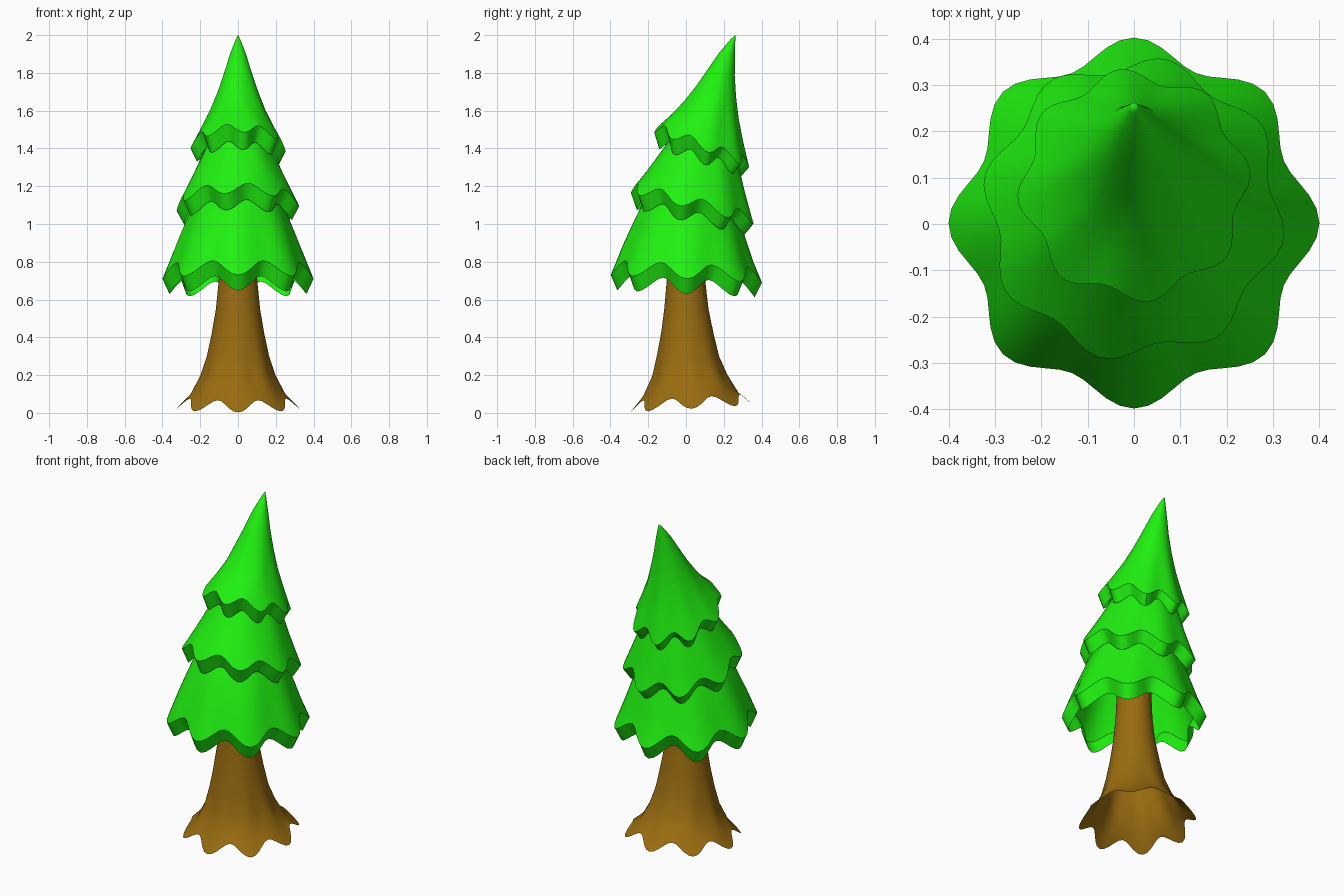
import bpy, bmesh
from math import sin, cos, pi, radians

SEGMENTS, LOBES = 80, 8


def material(name, rgb):
    mat = bpy.data.materials.new(name)
    mat.diffuse_color = (*rgb, 1)
    return mat


def lobed_shell(name, rings, mat, twist=0, tip=None):
    """Skin a stack of wavy rings: (centre y, z, radius, tilt, wave out, wave down)."""
    bm = bmesh.new()
    loops = []
    for cy, z, r, tilt, out, down in rings:
        loop = []
        for i in range(SEGMENTS):
            a = 2 * pi * i / SEGMENTS
            w = cos(LOBES * (a - radians(twist)))
            rad = r + out * w
            loop.append(bm.verts.new((rad * cos(a), cy + rad * sin(a),
                                      z + tilt * rad * sin(a) - down * w)))
        loops.append(loop)
    for low, high in zip(loops, loops[1:]):
        for i in range(SEGMENTS):
            j = (i + 1) % SEGMENTS
            bm.faces.new((low[i], low[j], high[j], high[i]))
    if tip:
        top = bm.verts.new(tip)
        for i in range(SEGMENTS):
            bm.faces.new((loops[-1][i], loops[-1][(i + 1) % SEGMENTS], top))
    else:
        bm.faces.new(loops[-1])
    mesh = bpy.data.meshes.new(name)
    bm.to_mesh(mesh)
    bm.free()
    mesh.materials.append(mat)
    obj = bpy.data.objects.new(name, mesh)
    bpy.context.collection.objects.link(obj)
    bpy.context.view_layer.objects.active = obj
    obj.select_set(True)
    bpy.ops.object.shade_smooth_by_angle(angle=radians(38))
    obj.select_set(False)
    return obj


bark = material("bark", (0.32, 0.15, 0.005))
needles = material("needles", (0.014, 0.88, 0.005))

# Trunk with flared, scalloped roots, hollow underneath
lobed_shell("trunk", [
    (0.03, 0.052, 0.30, 0.06, 0.025, 0.03),
    (0.025, 0.11, 0.24, 0.04, 0.012, 0.012),
    (0.02, 0.20, 0.193, 0.02, 0.005, 0),
    (0.01, 0.30, 0.163, 0, 0.002, 0),
    (0.007, 0.42, 0.139, 0, 0, 0),
    (0.002, 0.55, 0.117, 0, 0, 0),
    (0.0, 0.70, 0.102, 0, 0, 0),
    (0.0, 1.0, 0.09, 0, 0, 0)], bark)

# Three skirts of foliage, each leaning further back; first ring is the tucked-in lip
lobed_shell("lower_foliage", [
    (0.0, 0.67, 0.338, -0.05, 0.025, 0.04),
    (0.002, 0.75, 0.375, -0.05, 0.025, 0.04),
    (0.01, 0.86, 0.333, -0.12, 0.014, 0.02),
    (0.022, 0.95, 0.298, -0.18, 0.008, 0.008),
    (0.033, 1.03, 0.265, -0.25, 0.004, 0),
    (0.05, 1.20, 0.19, -0.25, 0, 0)], needles)
lobed_shell("middle_foliage", [
    (0.025, 1.04, 0.273, -0.23, 0.018, 0.032),
    (0.033, 1.112, 0.312, -0.25, 0.018, 0.032),
    (0.053, 1.19, 0.272, -0.28, 0.01, 0.016),
    (0.07, 1.265, 0.235, -0.31, 0.005, 0.006),
    (0.085, 1.335, 0.203, -0.33, 0.003, 0),
    (0.11, 1.50, 0.125, -0.33, 0, 0)], needles, twist=-12)
lobed_shell("top_foliage", [
    (0.075, 1.35, 0.203, -0.33, 0.015, 0.028),
    (0.083, 1.42, 0.238, -0.37, 0.015, 0.028),
    (0.107, 1.51, 0.19, -0.34, 0.007, 0.01),
    (0.132, 1.60, 0.145, -0.30, 0.003, 0),
    (0.158, 1.70, 0.107, -0.25, 0, 0),
    (0.185, 1.80, 0.073, -0.20, 0, 0),
    (0.217, 1.90, 0.042, -0.15, 0, 0),
    (0.25, 1.98, 0.011, -0.10, 0, 0)], needles, twist=7, tip=(0, 0.262, 2.0))
